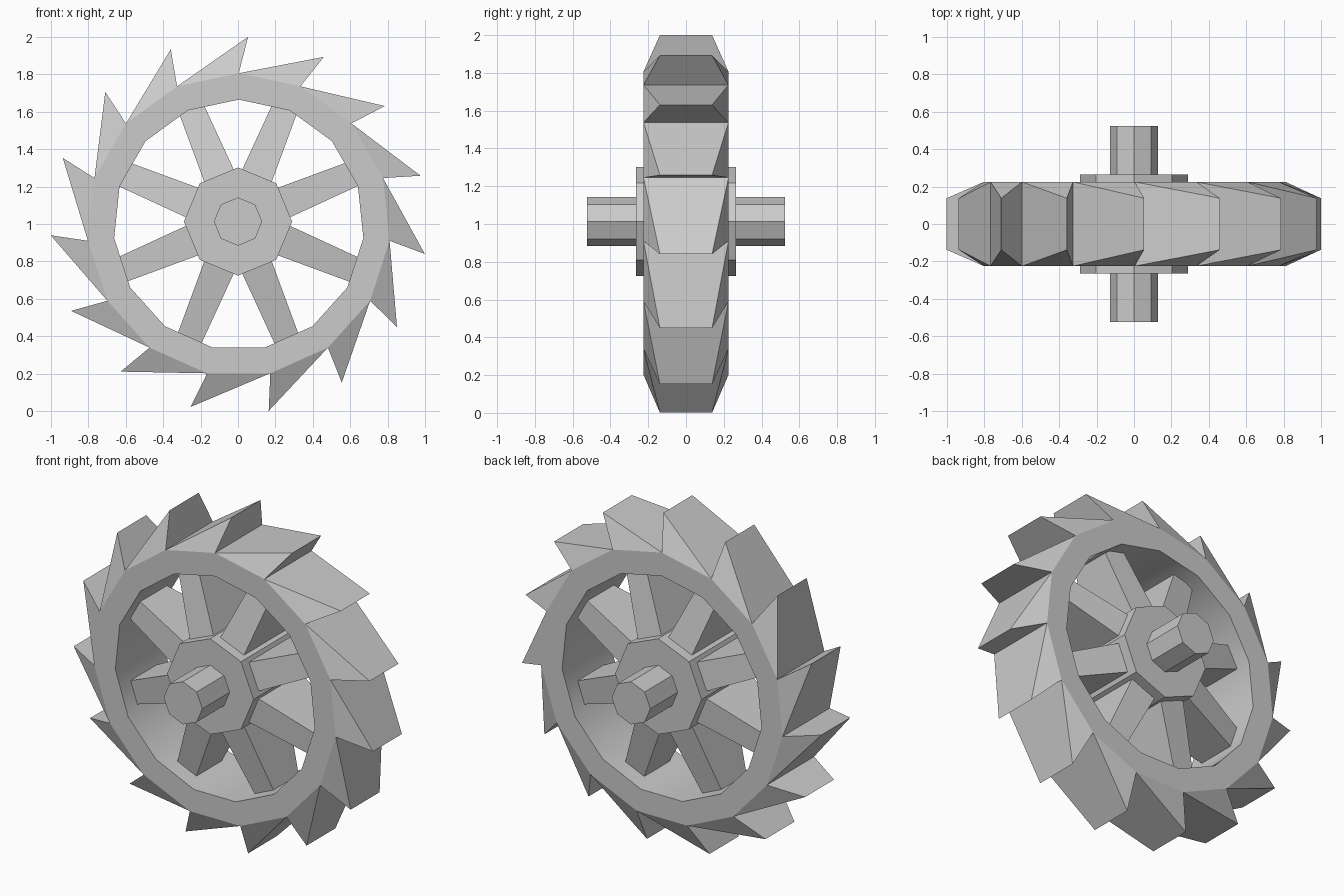
import bpy, bmesh
from math import sin, cos, radians
from mathutils import Vector, Matrix

if "Cube" in bpy.data.objects:
    bpy.data.objects.remove(bpy.data.objects["Cube"])

TEETH = 15
RIM_C = Vector((0.004, 0, 0.995))   # rim centre
HUB_C = Vector((0, 0, 1.013))       # hub, axle and spoke centre


def polar(c, r, deg, y):
    """Point at angle measured clockwise from the top, seen from the front."""
    a = radians(deg)
    return c + Vector((r * sin(a), y, r * cos(a)))


def finish(bm, name):
    bmesh.ops.recalc_face_normals(bm, faces=bm.faces[:])
    me = bpy.data.meshes.new(name)
    bm.to_mesh(me)
    bm.free()
    ob = bpy.data.objects.new(name, me)
    bpy.context.collection.objects.link(ob)
    return ob


# Toothed rim: 15-sided ring, each outer face drawn out into a slanted tooth
bm = bmesh.new()
step = 360 / TEETH


def ring(r, offset, half):
    return [[bm.verts.new(polar(RIM_C, r, i * step + offset, y)) for y in (-half, half)]
            for i in range(TEETH)]


inner = ring(0.67, 0, 0.225)
outer = ring(0.811, 0, 0.225)
tips = ring(1.007, 2.85, 0.138)
for i in range(TEETH):
    a, b, p, q, t = inner[i - 1], inner[i], outer[i - 1], outer[i], tips[i]
    bm.faces.new((a[0], b[0], b[1], a[1])).smooth = True      # smooth bore
    for s in (0, 1):
        bm.faces.new((a[s], b[s], q[s], p[s]))                # side ring
        bm.faces.new((p[s], q[s], t[s]))                      # tooth flank
    bm.faces.new((p[0], p[1], t[1], t[0]))                    # tooth back
    bm.faces.new((q[0], q[1], t[1], t[0]))                    # tooth front
for e in bm.edges:
    if sum(f.smooth for f in e.link_faces) == 1:
        e.smooth = False
finish(bm, "toothed_rim")


# Octagonal hub and axle
def octagon_bar(name, radius, half):
    bm = bmesh.new()
    bmesh.ops.create_cone(bm, cap_ends=True, segments=8, radius1=radius, radius2=radius,
                          depth=2 * half,
                          matrix=Matrix.Translation(HUB_C) @ Matrix.Rotation(radians(90), 4, 'X'))
    finish(bm, name)


octagon_bar("hub", 0.289, 0.264)
octagon_bar("axle", 0.129, 0.525)

# Eight tapered spokes running from the hub into the rim
bm = bmesh.new()
for i in range(8):
    rot = Matrix.Translation(HUB_C) @ Matrix.Rotation(radians(22.5 + 45 * i), 4, 'Y')
    ends = []
    for r, w, d in ((0.2, 0.088, 0.215), (0.7, 0.068, 0.115)):
        ends.append([bm.verts.new(rot @ Vector((x * w, y * d, r)))
                     for x, y in ((-1, -1), (1, -1), (1, 1), (-1, 1))])
    lo, hi = ends
    bm.faces.new(lo)
    bm.faces.new(hi)
    for k in range(4):
        bm.faces.new((lo[k - 1], lo[k], hi[k], hi[k - 1]))
finish(bm, "spokes")
